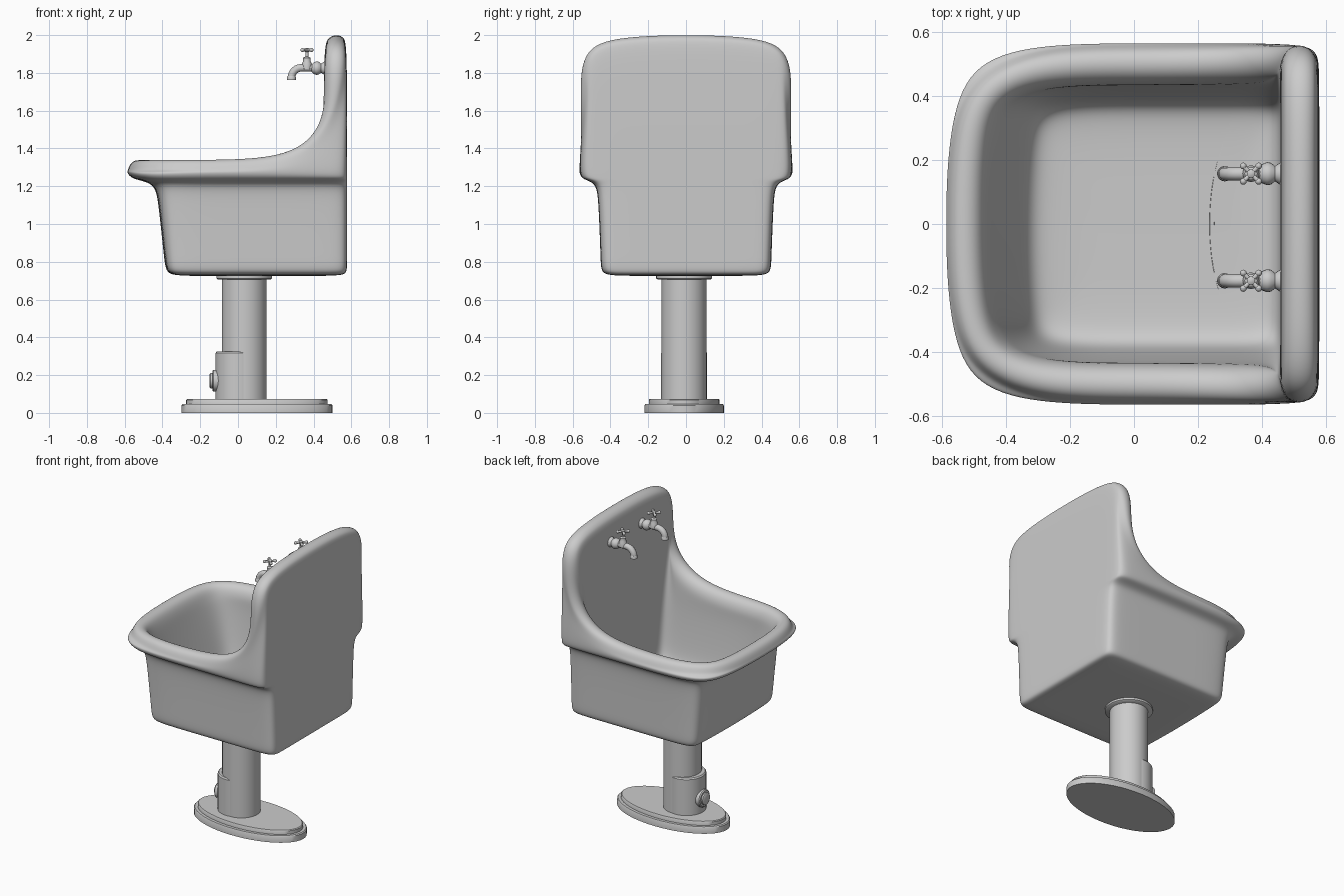
import bpy, bmesh, math
from mathutils import Vector, Matrix

if "Cube" in bpy.data.objects:
    bpy.data.objects.remove(bpy.data.objects["Cube"])


def finish(name, bm, smooth=True):
    bmesh.ops.recalc_face_normals(bm, faces=bm.faces)
    me = bpy.data.meshes.new(name)
    bm.to_mesh(me)
    bm.free()
    ob = bpy.data.objects.new(name, me)
    bpy.context.collection.objects.link(ob)
    if smooth:
        bpy.ops.object.select_all(action='DESELECT')
        ob.select_set(True)
        bpy.context.view_layer.objects.active = ob
        bpy.ops.object.shade_smooth_by_angle(angle=math.radians(40))
    return ob


def lathe(name, profile, loc, axis='Z', n=32, sx=1.0, sy=1.0):
    """Closed turned part; profile is (radius, height) pairs."""
    bm = bmesh.new()
    rings = []
    for r, h in profile:
        rings.append([bm.verts.new((r * sx * math.cos(2 * math.pi * i / n),
                                    r * sy * math.sin(2 * math.pi * i / n), h)) for i in range(n)])
    for a, b in zip(rings, rings[1:]):
        for i in range(n):
            j = (i + 1) % n
            bm.faces.new((a[i], a[j], b[j], b[i]))
    bm.faces.new(rings[0])
    bm.faces.new(rings[-1])
    rot = Matrix.Rotation(-math.pi / 2, 4, 'Y') if axis == '-X' else Matrix()
    bm.transform(Matrix.Translation(loc) @ rot)
    return finish(name, bm)


# Basin: half loops run from front centre, along the side, to back centre
def rect(x0, x1, hy, r, z, rb=0.035):
    pts = [(x0, 0), (x0 + .01, hy - r), (x0 + .24 * r, hy - .24 * r), (x0 + r, hy),
           (.02, hy), (.3, hy), (x1 - .1, hy), (x1 - .2 * rb, hy - .2 * rb),
           (x1, hy - .08), (x1, hy * .5), (x1, 0)]
    return [Vector((x, y, z)) for x, y in pts]


# Rim crest: position and horizontal outward direction
CREST = [(-.53, 0, 1.34, -1, 0), (-.52, .29, 1.34, -1, .15), (-.455, .435, 1.34, -.7, .7),
         (-.27, .5, 1.342, -.1, 1), (.02, .5, 1.342, 0, 1), (.28, .505, 1.37, .05, 1),
         (.445, .535, 1.50, .5, .8), (.515, .568, 1.75, 1, .05), (.52, .535, 1.945, 1, 0),
         (.52, .33, 1.995, 1, 0), (.52, 0, 2.005, 1, 0)]


def crest(o, u):
    p = [Vector(c[:3]) for c in CREST]
    row = []
    for i, c in enumerate(CREST):
        a = p[i - 1] if i else p[1] * 1
        b = p[i + 1] if i < len(p) - 1 else p[i - 1] * 1
        if i == 0:
            a.y *= -1
        if i == len(p) - 1:
            b.y *= -1
        out = Vector((c[3], c[4], 0)).normalized()
        up = (b - a).cross(out).normalized()
        q = p[i] + out * o + up * u
        if i in (0, len(p) - 1):
            q.y = 0
        row.append(q)
    return row


rows = [rect(-.2, .4, .25, .1, .725), rect(-.34, .555, .41, .08, .727),
        rect(-.385, .578, .45, .09, .745), rect(-.395, .578, .452, .1, .82),
        rect(-.425, .578, .463, .11, 1.12), rect(-.445, .578, .475, .13, 1.22),
        rect(-.565, .578, .55, .25, 1.235), rect(-.592, .578, .567, .27, 1.275),
        crest(.058, -.06), crest(.042, -.012), crest(0, .003), crest(-.045, -.015),
        crest(-.07, -.075),
        rect(-.445, .465, .435, .2, 1.2), rect(-.37, .465, .405, .15, .92),
        rect(-.335, .455, .38, .13, .81), rect(-.27, .40, .32, .1, .785),
        rect(-.12, .3, .16, .06, .78)]

bm = bmesh.new()
loops = []
for row in rows:
    full = row + [Vector((q.x, -q.y, q.z)) for q in row[-2:0:-1]]
    loops.append([bm.verts.new(q) for q in full])
for a, b in zip(loops, loops[1:]):
    for i in range(len(a)):
        j = (i + 1) % len(a)
        bm.faces.new((a[i], a[j], b[j], b[i]))
for end in (loops[0], loops[-1]):
    n = len(end)
    for i in range(n // 2 - 1):          # strips of quads across the caps
        vs = [end[i], end[i + 1], end[(n - i - 1) % n], end[(n - i) % n]]
        bm.faces.new(list(dict.fromkeys(vs)))
    h = n // 2
    bm.faces.new((end[h - 1], end[h], end[h + 1]))
basin = finish("basin", bm, False)
for p in basin.data.polygons:
    p.use_smooth = True
basin.modifiers.new("subdivision", 'SUBSURF').levels = 3
basin.modifiers[0].render_levels = 3

# Pedestal
lathe("base_lower", [(1, 0), (1, .04), (.985, .046)], (.1, -.01, 0), n=48, sx=.4, sy=.21)
lathe("base_upper", [(1, .04), (1, .068), (.985, .073)], (.1, -.01, 0), n=48, sx=.375, sy=.187)
lathe("column", [(.119, .06), (.119, .73)], (.033, -.01, 0), n=40)
lathe("column_collar", [(.138, .705), (.148, .712), (.148, .735)], (.033, -.01, 0), n=40)
lathe("column_sleeve", [(.122, .06), (.122, .317), (.115, .325)], (.003, -.01, 0), n=40)
lathe("drain_cap", [(.058, 0), (.058, .03), (.052, .036), (.04, .036), (.04, .046), (.034, .05)],
      (-.1, -.01, .17), '-X', n=24)

# Taps
for side, y in (("left", -.177), ("right", .157)):
    lathe(side + "_tap_flange", [(.034, 0), (.034, .03), (.024, .045), (.034, .058), (.036, .07),
                                 (.03, .085), (.02, .095)], (.485, y, 1.825), '-X', n=20)
    cu = bpy.data.curves.new(side + "_tap_spout", 'CURVE')
    cu.dimensions = '3D'
    cu.bevel_depth = .021
    cu.bevel_resolution = 3
    cu.use_fill_caps = True
    path = [(.43, 1.827), (.335, 1.827)]
    path += [(.335 - .052 * math.sin(t), 1.775 + .052 * math.cos(t))
             for t in [math.pi / 12 * k for k in range(1, 7)]]
    sp = cu.splines.new('POLY')
    sp.points.add(len(path) - 1)
    for pt, (x, z) in zip(sp.points, path):
        pt.co = (x, y, z, 1)
    sp.use_smooth = True
    bpy.context.collection.objects.link(bpy.data.objects.new(side + "_tap_spout", cu))
    lathe(side + "_tap_mouth", [(.021, .02), (.024, .014), (.024, 0)], (.283, y, 1.763), n=20)
    lathe(side + "_tap_stem", [(.026, 0), (.026, .03), (.02, .04), (.02, .06), (.008, .066),
                               (.008, .09), (.013, .095), (.013, .108), (.006, .112)],
          (.365, y, 1.82), n=16)
    # Cross handle with ball ends
    bm = bmesh.new()
    for k in range(4):
        a = math.pi / 4 + k * math.pi / 2
        d = Vector((math.cos(a), math.sin(a), 0))
        hub = Vector((.365, y, 1.921))
        turn = d.to_track_quat('Z', 'Y').to_matrix().to_4x4()
        bmesh.ops.create_cone(bm, cap_ends=True, segments=10, radius1=.006, radius2=.008,
                              depth=.032, matrix=Matrix.Translation(hub + d * .016) @ turn)
        bmesh.ops.create_uvsphere(bm, u_segments=12, v_segments=8, radius=.0105,
                                  matrix=Matrix.Translation(hub + d * .034))
    finish(side + "_tap_handle", bm)
